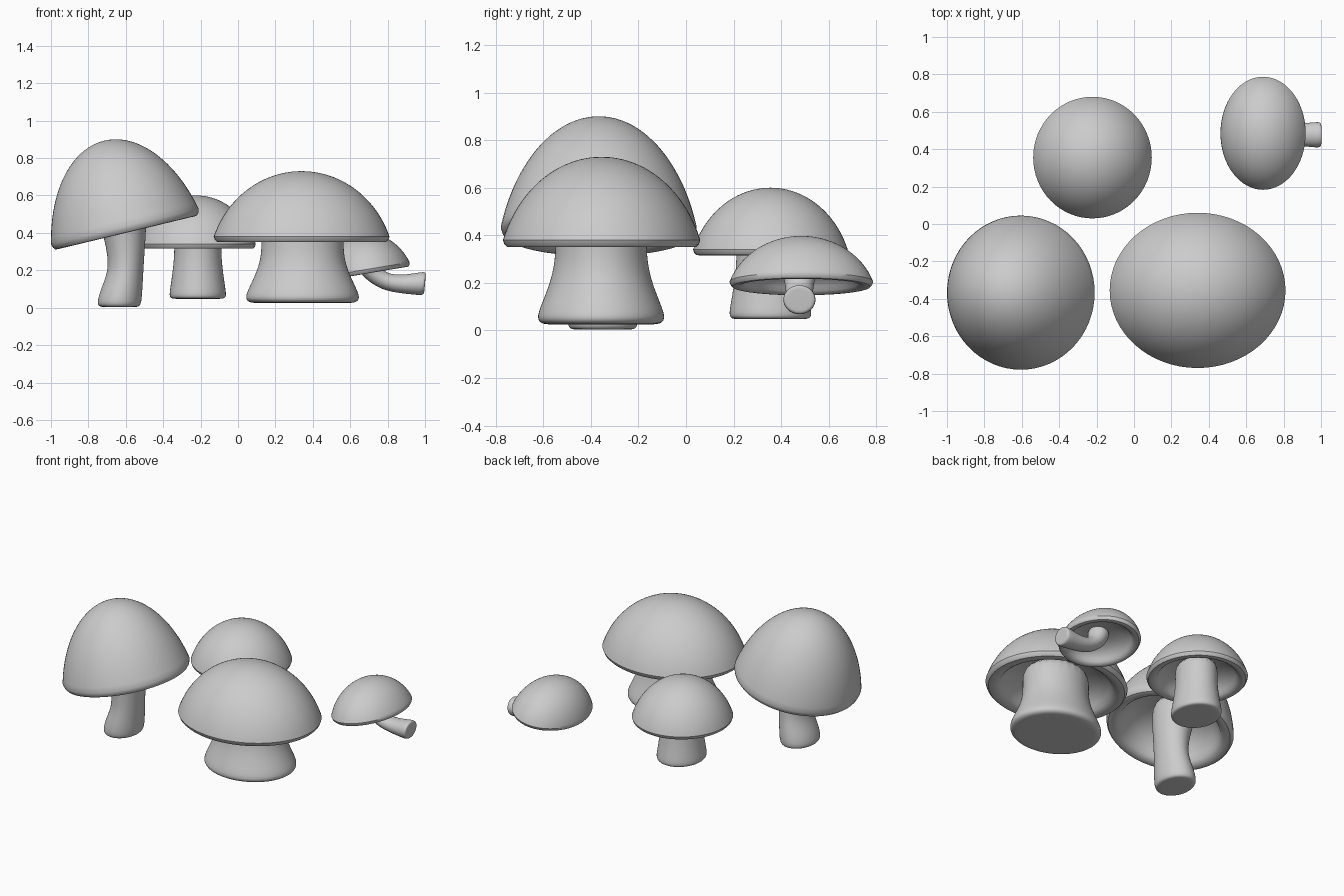
import bpy, math
from mathutils import Vector, Matrix

SIDES = 64

def loft(name, rings, cap_ends):
    # skin a list of point rings into one smooth object
    n = len(rings[0])
    verts = [p for r in rings for p in r]
    faces = []
    for i in range(len(rings) - 1):
        for j in range(n):
            k = (j + 1) % n
            faces.append((i * n + j, i * n + k, (i + 1) * n + k, (i + 1) * n + j))
    if cap_ends:
        faces.append(tuple(reversed(range(n))))
        last = (len(rings) - 1) * n
        faces.append(tuple(range(last, last + n)))
    me = bpy.data.meshes.new(name)
    me.from_pydata(verts, [], faces)
    ob = bpy.data.objects.new(name, me)
    bpy.context.collection.objects.link(ob)
    bpy.ops.object.select_all(action='DESELECT')
    ob.select_set(True)
    bpy.context.view_layer.objects.active = ob
    return ob

def circle(n):
    return [(math.cos(2 * math.pi * j / n), math.sin(2 * math.pi * j / n)) for j in range(n)]

def mushroom_cap(name, centre, rx, ry, h, lip, tilt=0):
    # hollow underside, rolled lip, slanted rim band, then the dome
    prof = [(0.03, 0.34 * h), (0.35, 0.32 * h), (0.55, 0.25 * h), (0.68, 0.15 * h),
            (0.76, 0.04 * h), (0.80, -0.4 * lip), (0.84, -0.8 * lip), (0.89, -lip),
            (0.93, -lip), (0.96, -0.95 * lip), (0.985, -0.6 * lip), (1.0, 0)]
    t0 = math.radians(20)
    for i in range(1, 25):
        t = t0 + (math.radians(89.5) - t0) * i / 24
        prof.append((math.cos(t) / math.cos(t0),
                     h * (math.sin(t) - math.sin(t0)) / (1 - math.sin(t0))))
    rings = [[(r * rx * c, r * ry * s, z) for c, s in circle(SIDES)] for r, z in prof]
    ob = loft(name, rings, True)
    ob.matrix_world = Matrix.Translation(centre) @ Matrix.Rotation(-math.radians(tilt), 4, 'Y')
    bpy.ops.object.shade_smooth_by_angle(angle=math.radians(35))

def mushroom_stem(name, y, sections):
    # sections: (x, z, radius in the x-z plane, radius along y, lean in degrees)
    rings = []
    for x, z, ra, rb, lean in sections:
        a = math.radians(lean)
        rings.append([(x + ra * c * math.cos(a), y + rb * s, z + ra * c * math.sin(a))
                      for c, s in circle(24)])
    ob = loft(name, rings, True)
    bpy.ops.object.shade_smooth()
    mod = ob.modifiers.new("smooth", 'SUBSURF')
    mod.levels = mod.render_levels = 2

# tall tilted mushroom
mushroom_cap("tall_cap", (-0.605, -0.367, 0.435), 0.406, 0.412, 0.471, 0.035, 13.5)
mushroom_stem("tall_stem", -0.35, [
    (-0.635, 0.003, 0.085, 0.115, 0), (-0.635, 0.006, 0.11, 0.14, 0), (-0.635, 0.03, 0.12, 0.152, 0),
    (-0.622, 0.1, 0.112, 0.145, 0), (-0.603, 0.18, 0.097, 0.13, 0), (-0.598, 0.26, 0.097, 0.125, 3),
    (-0.602, 0.36, 0.11, 0.13, 8), (-0.61, 0.45, 0.125, 0.14, 13), (-0.64, 0.62, 0.15, 0.16, 13)])

# wide mushroom
mushroom_cap("wide_cap", (0.34, -0.355, 0.38), 0.47, 0.415, 0.35, 0.03)
mushroom_stem("wide_stem", -0.357, [
    (0.345, 0.025, 0.24, 0.21, 0), (0.345, 0.026, 0.285, 0.25, 0), (0.345, 0.045, 0.308, 0.271, 0),
    (0.345, 0.08, 0.302, 0.266, 0), (0.345, 0.16, 0.262, 0.232, 0), (0.345, 0.24, 0.23, 0.205, 0),
    (0.345, 0.34, 0.217, 0.19, 0), (0.345, 0.52, 0.235, 0.2, 0)])

# back mushroom
mushroom_cap("back_cap", (-0.222, 0.355, 0.34), 0.317, 0.325, 0.26, 0.024)
mushroom_stem("back_stem", 0.355, [
    (-0.215, 0.047, 0.12, 0.14, 0), (-0.215, 0.049, 0.145, 0.165, 0), (-0.215, 0.065, 0.155, 0.177, 0),
    (-0.215, 0.12, 0.146, 0.167, 0), (-0.215, 0.22, 0.132, 0.15, 0), (-0.215, 0.32, 0.124, 0.142, 0),
    (-0.215, 0.45, 0.135, 0.15, 0)])

# small fallen mushroom with a bent stem
mushroom_cap("small_cap", (0.69, 0.485, 0.205), 0.231, 0.302, 0.192, 0.022, 9.5)
mushroom_stem("small_stem", 0.477, [
    (1.0, 0.13, 0.045, 0.05, 85), (0.999, 0.13, 0.058, 0.064, 85), (0.985, 0.129, 0.064, 0.07, 85),
    (0.93, 0.127, 0.056, 0.064, 85), (0.86, 0.127, 0.049, 0.058, 80), (0.79, 0.138, 0.046, 0.056, 65),
    (0.735, 0.172, 0.05, 0.058, 42), (0.7, 0.22, 0.062, 0.066, 25), (0.685, 0.29, 0.075, 0.08, 10)])
